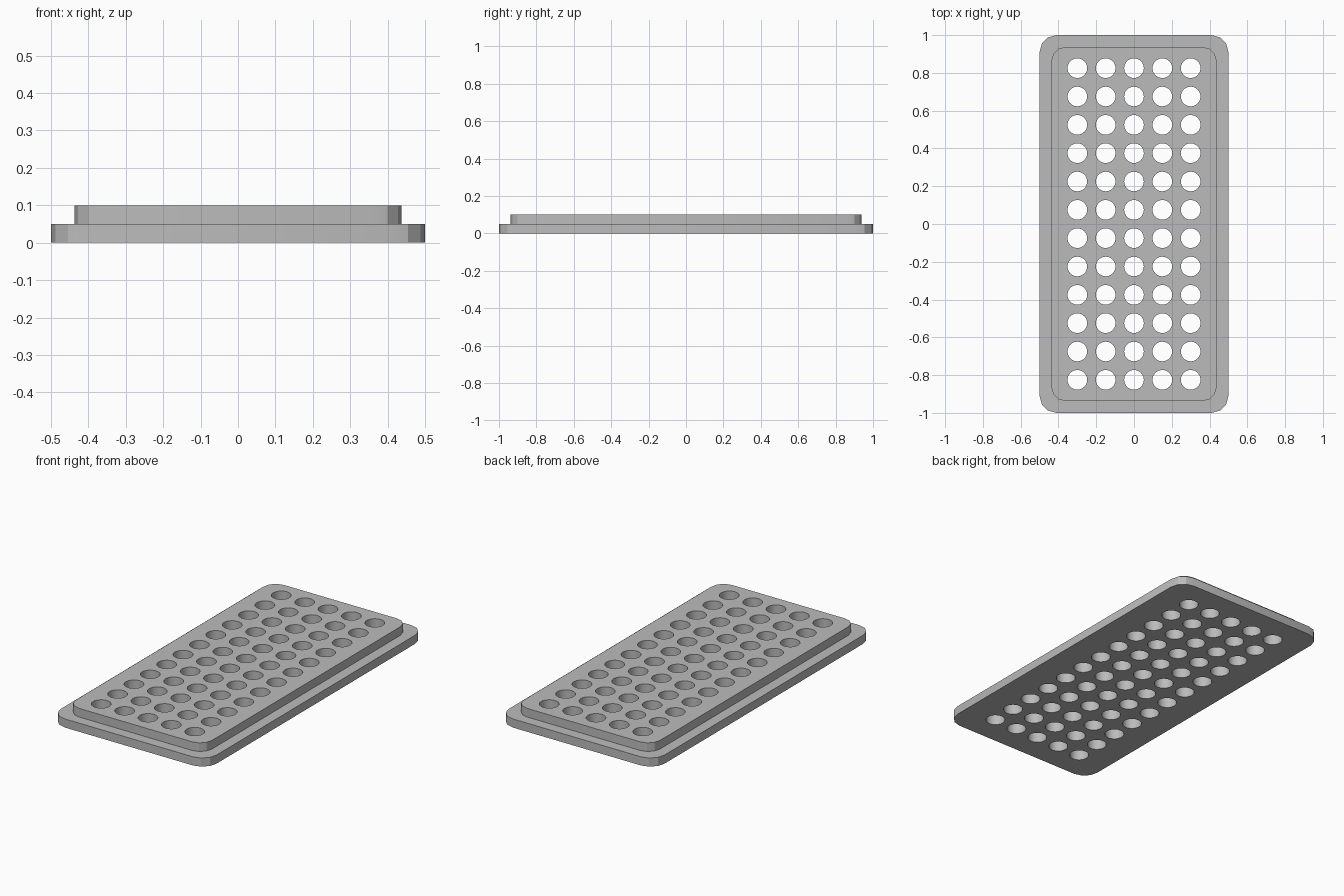
import bpy, bmesh
from math import cos, sin, pi, radians

default_cube = bpy.data.objects.get("Cube")
if default_cube:
    bpy.data.objects.remove(default_cube, do_unlink=True)

COLS, ROWS, PITCH, HOLE_R = 5, 12, 0.15, 0.052
STEPS = 3  # flat facets per rounded corner


def make_material(name, value):
    mat = bpy.data.materials.new(name)
    mat.use_nodes = True
    color = (value, value, value, 1)
    mat.diffuse_color = color
    mat.node_tree.nodes["Principled BSDF"].inputs["Base Color"].default_value = color
    return mat


def make_object(name, bm):
    bmesh.ops.recalc_face_normals(bm, faces=bm.faces)
    mesh = bpy.data.meshes.new(name)
    bm.to_mesh(mesh)
    bm.free()
    obj = bpy.data.objects.new(name, mesh)
    bpy.context.collection.objects.link(obj)
    return obj


def rounded_ring(bm, hx, hy, r, z):
    """Ring of vertices around a rounded rectangle."""
    ring = []
    for q, (sx, sy) in enumerate([(1, 1), (-1, 1), (-1, -1), (1, -1)]):
        for i in range(STEPS + 1):
            a = (q + i / STEPS) * pi / 2
            ring.append(bm.verts.new((sx * (hx - r) + r * cos(a),
                                      sy * (hy - r) + r * sin(a), z)))
    return ring


# Stepped tray: wide base flange with a raised deck, lofted as one closed body
bm = bmesh.new()
levels = [(0.5, 1.0, 0.09, 0), (0.5, 1.0, 0.09, 0.05),
          (0.4375, 0.9375, 0.075, 0.05), (0.4375, 0.9375, 0.075, 0.1)]
rings = [rounded_ring(bm, *level) for level in levels]
for low, high in zip(rings, rings[1:]):
    for i in range(len(low)):
        j = (i + 1) % len(low)
        bm.faces.new((low[i], low[j], high[j], high[i]))
bm.faces.new(rings[0])
bm.faces.new(rings[-1])
tray = make_object("perforated_tray", bm)
tray.data.materials.append(make_material("grey", 0.5))

# Grid of cylinders that punches the through holes
bm = bmesh.new()
for row in range(ROWS):
    for col in range(COLS):
        made = bmesh.ops.create_cone(bm, cap_ends=True, segments=32,
                                     radius1=HOLE_R, radius2=HOLE_R, depth=0.3)
        bmesh.ops.translate(bm, verts=made["verts"],
                            vec=((col - (COLS - 1) / 2) * PITCH,
                                 (row - (ROWS - 1) / 2) * PITCH, 0.05))
cutter = make_object("hole_cutter", bm)
cutter.hide_render = True
cutter.data.materials.append(tray.data.materials[0])

punch = tray.modifiers.new("holes", "BOOLEAN")
punch.operation = "DIFFERENCE"
punch.solver = "EXACT"
punch.object = cutter

# Bake the holes, drop the cutter, smooth only the hole walls
bpy.ops.object.select_all(action="DESELECT")
tray.select_set(True)
bpy.context.view_layer.objects.active = tray
bpy.ops.object.modifier_apply(modifier=punch.name)
bpy.data.objects.remove(cutter, do_unlink=True)
bpy.ops.object.shade_smooth_by_angle(angle=radians(20))
